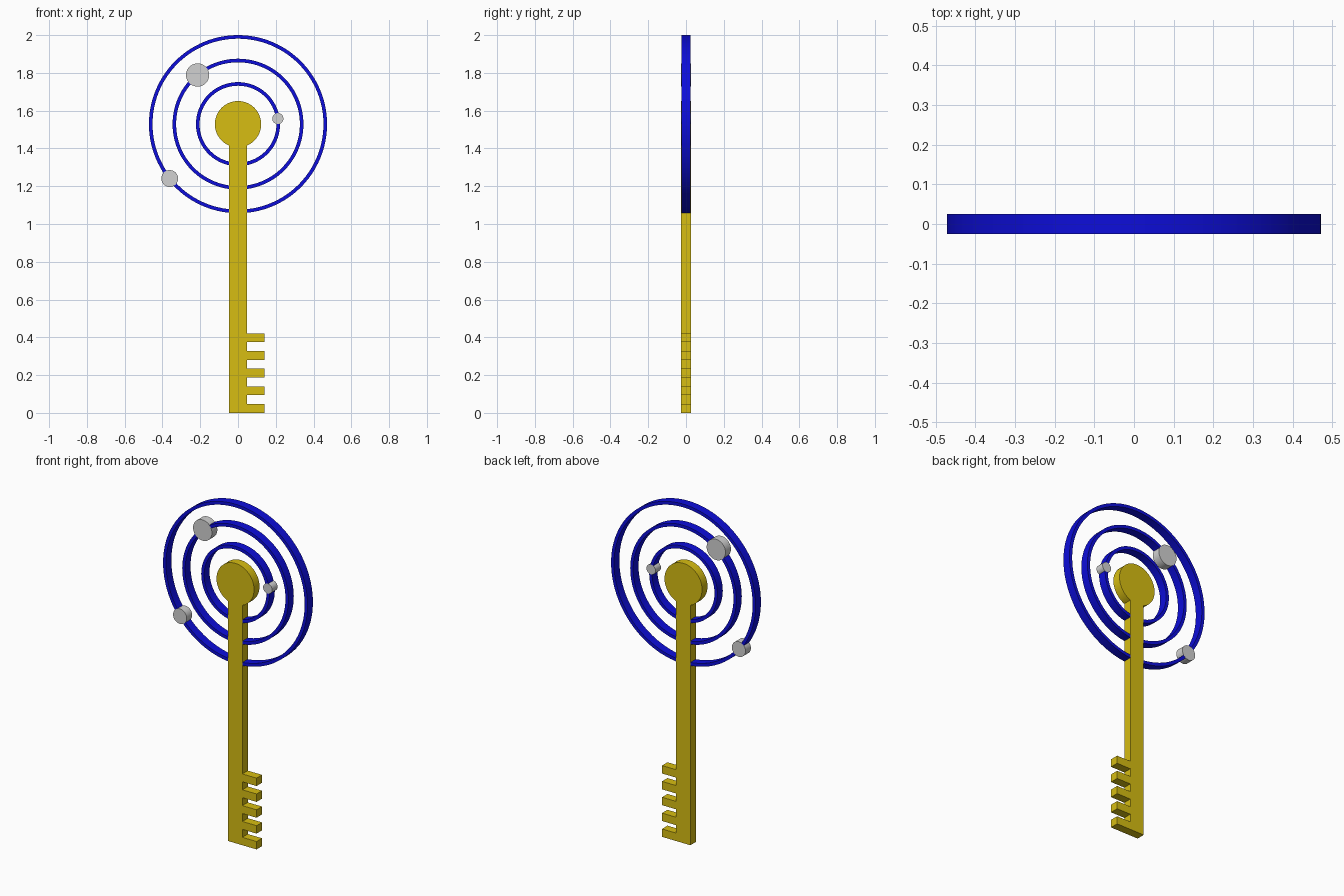
import bpy, bmesh, math

if "Cube" in bpy.data.objects:
    bpy.data.objects.remove(bpy.data.objects["Cube"])

CZ = 1.5285          # height of the ring centre
D = 0.025            # half depth of the flat model


def material(name, col):
    m = bpy.data.materials.new(name)
    m.diffuse_color = (*col, 1)
    m.use_nodes = True
    m.node_tree.nodes["Principled BSDF"].inputs["Base Color"].default_value = m.diffuse_color
    return m


gold = material("gold", (0.68, 0.51, 0.006))
blue = material("deep blue", (0.004, 0.004, 0.70))
grey = material("light grey", (0.64, 0.64, 0.64))


def finish(name, bm, mat):
    bmesh.ops.recalc_face_normals(bm, faces=bm.faces)
    me = bpy.data.meshes.new(name)
    bm.to_mesh(me)
    bm.free()
    me.materials.append(mat)
    ob = bpy.data.objects.new(name, me)
    bpy.context.collection.objects.link(ob)
    bpy.ops.object.select_all(action='DESELECT')
    ob.select_set(True)
    bpy.context.view_layer.objects.active = ob
    bpy.ops.object.shade_smooth_by_angle(angle=math.radians(30))
    return ob


def plate(name, outline, half, mat):
    """Extrude an x-z outline symmetrically along y."""
    bm = bmesh.new()
    face = bm.faces.new([bm.verts.new((x, -half, z)) for x, z in outline])
    new = bmesh.ops.extrude_face_region(bm, geom=[face])["geom"]
    bmesh.ops.translate(bm, vec=(0, 2 * half, 0),
                        verts=[v for v in new if isinstance(v, bmesh.types.BMVert)])
    return finish(name, bm, mat)


def arc(cx, cz, r, a0, a1, n):
    return [(cx + r * math.cos(a0 + (a1 - a0) * i / n),
             cz + r * math.sin(a0 + (a1 - a0) * i / n)) for i in range(n + 1)]


def ring_arc(bm, r, a0, a1):
    """Thin band of rectangular section between two angles."""
    n = max(8, int((a1 - a0) / math.tau * 120))
    w = 0.0095
    inner, outer = arc(0, CZ, r - w, a0, a1, n), arc(0, CZ, r + w, a0, a1, n)
    secs = [[bm.verts.new(p) for p in ((xi, -D, zi), (xo, -D, zo), (xo, D, zo), (xi, D, zi))]
            for (xi, zi), (xo, zo) in zip(inner, outer)]
    for s, t in zip(secs, secs[1:]):
        for k in range(4):
            bm.faces.new((s[k], s[(k + 1) % 4], t[(k + 1) % 4], t[k]))
    bm.faces.new(secs[0])
    bm.faces.new(secs[-1])


# Key: round bow, shaft and five teeth in one outline
HALF, TIP, STEP, TOOTH, BOW = 0.0465, 0.139, 0.0935, 0.0467, 0.1225
a = math.asin(HALF / BOW)
outline = arc(0, CZ, BOW, -math.pi / 2 + a, 1.5 * math.pi - a, 64)
outline.append((-HALF, 0))
for i in range(5):
    z = i * STEP
    outline += [(HALF, z), (TIP, z), (TIP, z + TOOTH), (HALF, z + TOOTH)]
outline.remove((HALF, 0.0))
plate("key", outline, D + 0.0003, gold)

# Orbit rings, each broken where the shaft and its moon pass through
# (name, ring radius, moon angle, moon radius)
orbits = [("inner", 0.213, math.atan2(0.030, 0.214), 0.0295),
          ("middle", 0.337, math.atan2(0.264, -0.217), 0.0615),
          ("outer", 0.462, math.atan2(-0.288, -0.362) + math.tau, 0.0445)]
for name, r, ang, mr in orbits:
    bm = bmesh.new()
    gs, gm = 0.035 / r, 0.75 * mr / r
    ring_arc(bm, r, -math.pi / 2 + gs, ang - gm)
    ring_arc(bm, r, ang + gm, 1.5 * math.pi - gs)
    finish(name + "_ring", bm, blue)
    moon = arc(r * math.cos(ang), CZ + r * math.sin(ang), mr, 0, math.tau, 40)[:-1]
    plate(name + "_moon", moon, D + 0.0003, grey)
